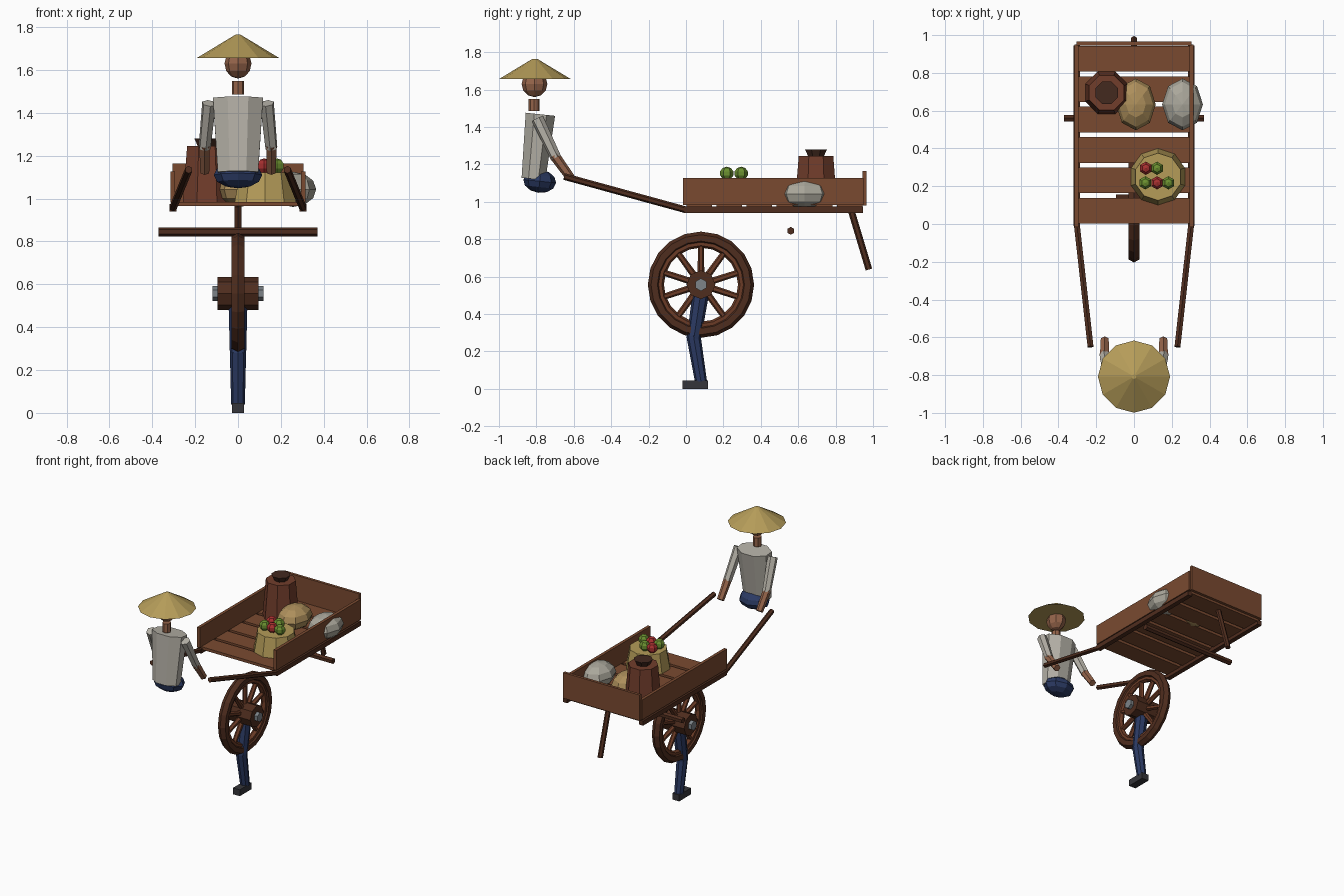
import bpy, bmesh
from math import pi, sin, cos, atan2
from mathutils import Vector, Matrix

if "Cube" in bpy.data.objects:
    bpy.data.objects.remove(bpy.data.objects["Cube"])


def mat(name, hexcol):
    m = bpy.data.materials.new(name)
    rgb = [int(hexcol[i:i + 2], 16) / 255 for i in (0, 2, 4)]
    m.diffuse_color = [((c + 0.055) / 1.055) ** 2.4 for c in rgb] + [1]
    m.use_nodes = True
    m.node_tree.nodes["Principled BSDF"].inputs["Base Color"].default_value = m.diffuse_color
    return m


WOOD = mat("plank_wood", "7a4a30")
DARK = mat("dark_wood", "4f2d1e")
MID = mat("wheel_wood", "6b3b26")
JAR = mat("jar_clay", "713d2b")
RIM = mat("jar_neck_clay", "43291f")
STRAW = mat("straw", "b59c59")
SACK = mat("sack_tan", "ad8f5b")
PALE = mat("sack_pale", "aaa79b")
SHIRT = mat("shirt", "b5b1a7")
SKIN = mat("skin", "95644a")
BLUE = mat("trousers", "2b3a63")
SHOE = mat("shoe", "35353a")
METAL = mat("metal", "7d8489")
RED = mat("red_fruit", "a83030")
GREEN = mat("green_fruit", "6b9030")


def finish(name, bm, m, loc=(0, 0, 0), rot=(0, 0, 0), scale=(1, 1, 1)):
    me = bpy.data.meshes.new(name)
    bm.to_mesh(me)
    bm.free()
    me.materials.append(m)
    ob = bpy.data.objects.new(name, me)
    ob.location, ob.rotation_euler, ob.scale = loc, rot, scale
    bpy.context.collection.objects.link(ob)
    return ob


def box(name, lo, hi, m):
    lo, hi = Vector(lo), Vector(hi)
    bm = bmesh.new()
    bmesh.ops.create_cube(bm, size=1)
    return finish(name, bm, m, (lo + hi) / 2, scale=hi - lo)


def cone(name, loc, r1, r2, h, n, m, turn=0, **kw):
    bm = bmesh.new()
    bmesh.ops.create_cone(bm, cap_ends=True, segments=n, radius1=r1, radius2=r2, depth=h,
                          matrix=Matrix.Rotation(turn, 4, 'Z'))
    return finish(name, bm, m, loc, **kw)


def rod(name, p, q, r1, r2, n, m):
    p, q = Vector(p), Vector(q)
    d = q - p
    return cone(name, (p + q) / 2, r1, r2, d.length, n, m,
                rot=d.to_track_quat('Z', 'Y').to_euler())


def ball(name, loc, scale, u, v, m, rot=(0, 0, 0)):
    bm = bmesh.new()
    bmesh.ops.create_uvsphere(bm, u_segments=u, v_segments=v, radius=1)
    return finish(name, bm, m, loc, rot, scale)


def ring(name, loc, R, r, n, k, m):
    # ring around the x axis
    bm = bmesh.new()
    rows = []
    for i in range(n):
        a = 2 * pi * i / n
        row = []
        for j in range(k):
            b = 2 * pi * j / k
            d = R + r * cos(b)
            row.append(bm.verts.new((r * sin(b), d * cos(a), d * sin(a))))
        rows.append(row)
    for i in range(n):
        for j in range(k):
            A, B = rows[i], rows[(i + 1) % n]
            bm.faces.new((A[j], B[j], B[(j + 1) % k], A[(j + 1) % k]))
    bmesh.ops.recalc_face_normals(bm, faces=bm.faces)
    return finish(name, bm, m, loc)


# cart bed
for i in range(6):
    y = 0.07 + 0.161 * i
    box("bed_plank", (-0.295, y - 0.068, 0.965), (0.295, y + 0.068, 0.985), WOOD)
box("tail_board", (-0.305, 0.945, 0.98), (0.305, 0.965, 1.165), WOOD)
for s in (-1, 1):
    box("side_board", (s * 0.305 - 0.011, -0.015, 0.983), (s * 0.305 + 0.011, 0.95, 1.127), WOOD)
    box("side_rail", (s * 0.303 - 0.017, -0.01, 0.941), (s * 0.303 + 0.017, 0.945, 0.974), DARK)
    rod("pull_shaft", (s * 0.303, 0, 0.957), (s * 0.23, -0.65, 1.135), 0.018, 0.018, 6, DARK)
rod("prop_leg", (0, 0.88, 0.965), (0, 0.978, 0.638), 0.018, 0.018, 6, DARK)
rod("cross_bar", (-0.37, 0.56, 0.845), (0.37, 0.56, 0.845), 0.021, 0.021, 6, DARK)

# wheel
WC = Vector((0, 0.08, 0.557))
ring("wheel_tyre", WC, 0.25, 0.034, 20, 6, DARK)
ring("wheel_felloe", WC, 0.22, 0.022, 20, 6, MID)
for i in range(10):
    a = pi / 2 + i * pi / 5
    d = Vector((0, cos(a), sin(a)))
    rod("wheel_spoke", WC + d * 0.06, WC + d * 0.22, 0.018, 0.016, 6, MID)
X = Vector((1, 0, 0))
rod("wheel_hub", WC - X * 0.095, WC + X * 0.095, 0.077, 0.077, 8, DARK)
rod("wheel_axle", WC - X * 0.12, WC + X * 0.12, 0.034, 0.034, 6, METAL)

# leg and foot under the wheel
rod("thigh", (0, 0.085, 0.55), (0, 0.042, 0.27), 0.045, 0.038, 8, BLUE)
rod("shin", (0, 0.04, 0.285), (0, 0.08, 0.04), 0.038, 0.032, 8, BLUE)
box("foot", (-0.027, -0.018, 0), (0.027, 0.117, 0.046), SHOE)

# cargo
cone("jar_body", (-0.145, 0.695, 1.115), 0.122, 0.1, 0.26, 8, JAR, turn=pi / 8)
cone("jar_neck", (-0.145, 0.695, 1.262), 0.045, 0.064, 0.038, 8, RIM, turn=pi / 8)
cone("basket", (0.127, 0.25, 1.053), 0.15, 0.125, 0.137, 10, STRAW)
for i, (x, y) in enumerate([(0.063, 0.295), (0.122, 0.295), (0.06, 0.218),
                            (0.122, 0.218), (0.182, 0.218)]):
    ball("fruit", (x, y, 1.152), (0.037, 0.037, 0.036), 6, 5, RED if i in (0, 3) else GREEN)
ball("tan_sack", (0.01, 0.633, 1.043), (0.105, 0.137, 0.082), 8, 6, SACK)
ball("pale_sack", (0.257, 0.633, 1.043), (0.108, 0.137, 0.082), 8, 6, PALE)

# figure
lean = (-atan2(0.037, 0.346), 0, 0)
cone("torso", (0, -0.797, 1.295), 0.1, 0.124, 0.348, 8, SHIRT, turn=pi / 8,
     rot=lean, scale=(1.02, 0.69, 1))
ball("hips", (0, -0.782, 1.11), (0.113, 0.088, 0.062), 8, 6, BLUE, lean)
cone("neck", (0, -0.812, 1.518), 0.029, 0.029, 0.064, 8, SKIN)
ball("head", (0, -0.81, 1.63), (0.063, 0.069, 0.07), 8, 6, SKIN)
cone("straw_hat", (0, -0.808, 1.711), 0.191, 0.012, 0.108, 12, STRAW)
for s in (-1, 1):
    rod("upper_arm", (s * 0.135, -0.795, 1.445), (s * 0.156, -0.695, 1.235), 0.034, 0.029, 6, SHIRT)
    rod("forearm", (s * 0.156, -0.705, 1.25), (s * 0.155, -0.615, 1.125), 0.028, 0.024, 6, SKIN)
